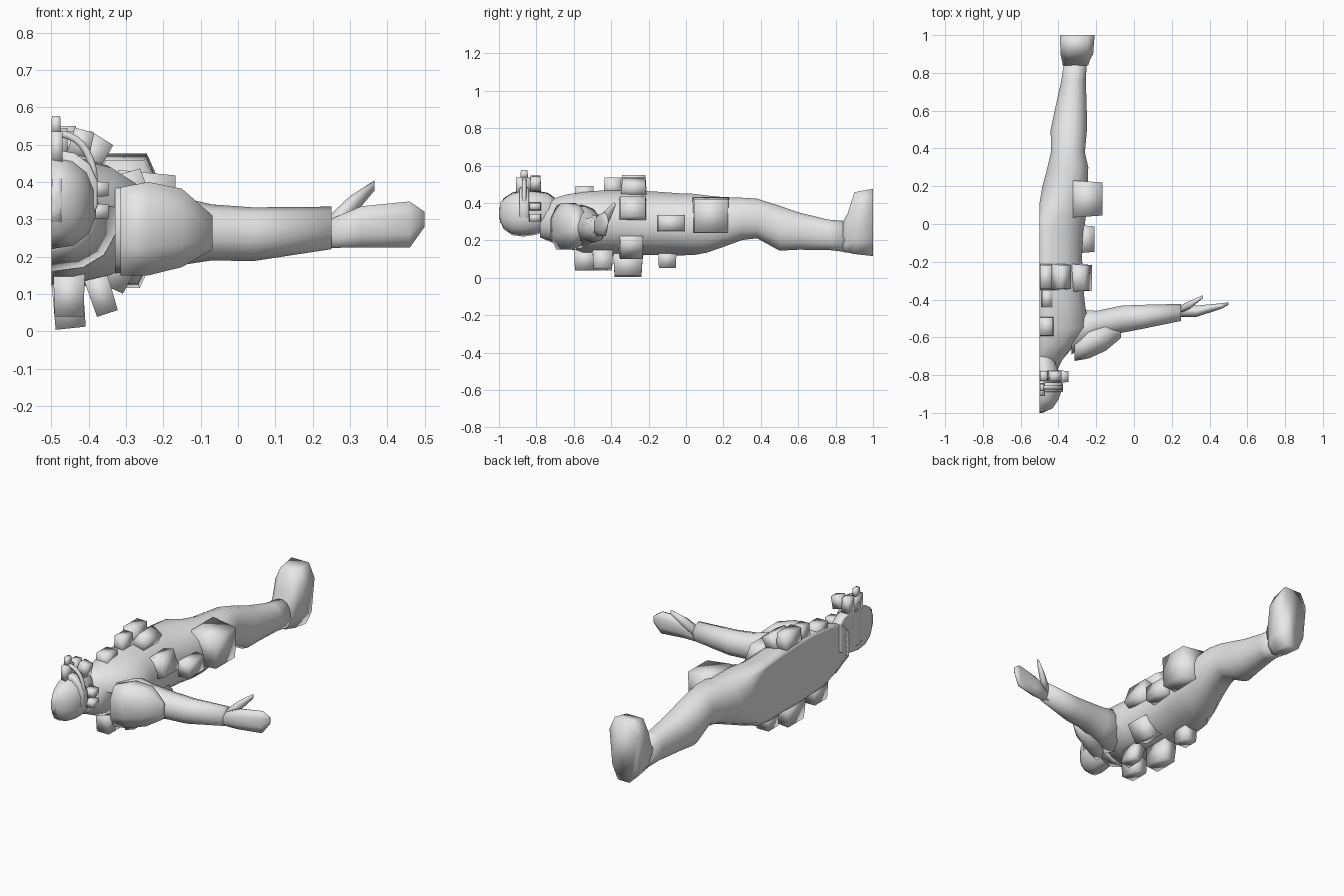
import bpy, bmesh, math
from mathutils import Vector, Matrix

if "Cube" in bpy.data.objects:
    bpy.data.objects.remove(bpy.data.objects["Cube"])

grey = bpy.data.materials.new("light grey")
grey.diffuse_color = (0.8, 0.8, 0.8, 1)
grey.use_nodes = True
grey.node_tree.nodes["Principled BSDF"].inputs["Base Color"].default_value = grey.diffuse_color
MID = -0.5  # the figure is a half, closed flat at this plane


def power(v, e):
    return math.copysign(abs(v) ** e, v)


def finish(name, bm):
    bmesh.ops.recalc_face_normals(bm, faces=bm.faces)
    for f in bm.faces:
        f.smooth = True
    me = bpy.data.meshes.new(name)
    bm.to_mesh(me)
    bm.free()
    me.materials.append(grey)
    ob = bpy.data.objects.new(name, me)
    bpy.context.collection.objects.link(ob)
    return ob


def skin(name, rows):
    """Joins closed rings into a capped solid."""
    bm = bmesh.new()
    vs = [[bm.verts.new(p) for p in r] for r in rows]
    n = len(vs[0])
    for a, b in zip(vs, vs[1:]):
        for i in range(n):
            j = (i + 1) % n
            bm.faces.new((a[i], a[j], b[j], b[i]))
    bm.faces.new(vs[0])
    bm.faces.new(vs[-1])
    return finish(name, bm)


def ring(x, y, z, ru, rz, axis, n, e=1.0, flare=0.0):
    ang = [2 * math.pi * (i + 0.5) / n for i in range(n)]
    cs = [power(math.cos(a), e) for a in ang]
    ss = [power(math.sin(a), e) for a in ang]
    cm, sm = max(cs), max(ss)
    pts = []
    for c, s in zip(cs, ss):
        c, s = c / cm, s / sm
        c *= ru * (1 + flare * s)
        pts.append((max(MID, x + c), y, z + rz * s) if axis == 'y'
                   else (x, y + c, z + rz * s))
    return pts


def tube(name, rings, axis, n=10, e=1.0, flare=0.0):
    """Closed rings: (x, y, z, radius across, radius up)."""
    return skin(name, [ring(*r, axis, n, e, flare) for r in rings])


def half_rings(rings, n):
    """Half rings: (y, width, bottom, top)."""
    return [ring(MID, y, (lo + hi) / 2, w, (hi - lo) / 2, 'y', n, .85)
            for y, w, lo, hi in rings]


def pouch(name, x, y, z, tilt=0, taper=0.9, out=(0, 0, 1)):
    """Box from its ranges, narrowed on the outward side, turned about y."""
    bm = bmesh.new()
    bmesh.ops.create_cube(bm, size=1)
    o = Vector(out)
    c = Vector([(r[0] + r[1]) / 2 for r in (x, y, z)])
    size = Vector([r[1] - r[0] for r in (x, y, z)])
    turn = Matrix.Rotation(math.radians(tilt), 3, 'Y')
    for v in bm.verts:
        side = v.co.dot(o)
        if side > 0:
            along = o * side
            v.co = along + (v.co - along) * taper
        v.co = c + turn @ Vector([v.co[i] * size[i] for i in range(3)])
        v.co.x = max(MID, v.co.x)
    return finish(name, bm)


# torso flowing into the leg
torso = [
    (-0.77, .06, .23, .37), (-0.72, .11, .20, .42), (-0.64, .19, .16, .445),
    (-0.55, .26, .13, .46), (-0.42, .24, .125, .468), (-0.30, .228, .12, .468),
    (-0.15, .225, .122, .46), (-0.04, .235, .12, .452)]
leg = [
    (-.445, .04, .285, .19, .164), (-.395, .11, .287, .14, .153),
    (-.365, .20, .298, .12, .133),
    (-.35, .30, .315, .108, .113), (-.35, .38, .317, .09, .106),
    (-.345, .50, .265, .096, .12), (-.335, .60, .25, .085, .10),
    (-.32, .76, .23, .065, .081), (-.31, .86, .22, .06, .083)]
skin("torso_and_leg", half_rings(torso, 16) + [ring(*r, 'y', 16, .9) for r in leg])

# boot, wider at the toes than at the heel
tube("boot", [
    (-.31, .84, .22, .06, .083), (-.308, .865, .24, .066, .105),
    (-.303, .90, .292, .078, .165), (-.30, 1.0, .296, .082, .18)],
    'y', 8, e=.65, flare=.2)

# arm, hand and thumb
tube("arm", [
    (-.33, -.57, .28, .12, .125), (-.2, -.535, .27, .075, .10),
    (-.07, -.505, .265, .072, .075), (.04, -.492, .26, .064, .072),
    (.25, -.468, .277, .045, .057)], 'x', 10)
tube("hand", [
    (.23, -.465, .258, .028, .035), (.33, -.462, .28, .03, .055),
    (.46, -.435, .286, .015, .062), (.5, -.422, .3, .007, .02)], 'x', 8)
tube("thumb", [
    (.25, -.45, .28, .02, .035), (.30, -.425, .33, .02, .032),
    (.365, -.385, .39, .008, .014)], 'x', 6)

# shoulder guard
tube("shoulder_guard", [
    (-.315, -.67, .268, .055, .118), (-.24, -.627, .275, .085, .125),
    (-.15, -.596, .277, .075, .105), (-.068, -.585, .265, .018, .045)], 'x', 8)

# head and collar
skin("head", half_rings([
    (-1.0, .015, .32, .37), (-.975, .07, .26, .425), (-.93, .10, .228, .455),
    (-.87, .12, .22, .47), (-.80, .11, .23, .465), (-.74, .085, .25, .455),
    (-.69, .07, .27, .42)], 14))
skin("collar", half_rings([
    (-.78, .09, .215, .35), (-.72, .12, .19, .40), (-.66, .17, .16, .43)], 14))

# headset: band, crown plates, lenses, ear pieces and hose
skin("head_band", half_rings([
    (-.89, .118, .26, .48), (-.885, .124, .25, .488),
    (-.845, .124, .25, .488), (-.84, .118, .26, .48)], 14))
pouch("crown_plate", (-.5, -.47), (-.91, -.83), (.45, .535), taper=1)
pouch("crown_strip", (-.5, -.47), (-.995, -.93), (.28, .42), taper=.8, out=(0, -1, 0))
pouch("mount_top", (-.5, -.475), (-.885, -.845), (.53, .577))
pouch("lens_tube", (-.45, -.39), (-.835, -.775), (.47, .54), 15)
pouch("inner_lens", (-.5, -.455), (-.835, -.775), (.46, .545))
for z in (.32, .38):
    pouch("ear_piece", (-.405, -.347), (-.84, -.775), (z - .02, z + .022), out=(1, 0, 0))

hose = bpy.data.curves.new("head_hose", 'CURVE')
hose.dimensions = '3D'
hose.bevel_depth = .011
hose.bevel_resolution = 1
hose.resolution_u = 3
sp = hose.splines.new('NURBS')
path = [(-.48, .53), (-.43, .525), (-.385, .46), (-.38, .39), (-.40, .33)]
sp.points.add(len(path) - 1)
for p, (x, z) in zip(sp.points, path):
    p.co = (x, -.865, z, 1)
sp.use_endpoint_u = True
hose.materials.append(grey)
bpy.context.collection.objects.link(bpy.data.objects.new("head_hose", hose))

# pouches: chest
pouch("chest_pouch", (-.5, -.43), (-.35, -.21), (.44, .55))
pouch("chest_side_pouch", (-.43, -.35), (-.35, -.21), (.43, .525), 32)
pouch("chest_small_pouch", (-.49, -.43), (-.44, -.345), (.44, .535))
pouch("upper_chest_pouch", (-.5, -.425), (-.595, -.49), (.42, .492))

# pouches: side and thigh
SIDE = (1, 0, 0)
pouch("rib_pouch", (-.335, -.24), (-.36, -.21), (.305, .43), -20, out=SIDE)
pouch("hip_pouch", (-.30, -.21), (-.155, -.005), (.245, .338), out=SIDE)
pouch("thigh_pouch", (-.325, -.17), (.035, .23), (.235, .43), 2, out=SIDE)
pouch("lower_rib_pouch", (-.37, -.275), (-.36, -.225), (.11, .24), 28, out=SIDE)

# pouches: back
BACK = (0, 0, -1)
pouch("back_pouch", (-.5, -.41), (-.39, -.23), (.008, .14), -6, out=BACK)
pouch("upper_back_pouch", (-.495, -.41), (-.60, -.475), (.04, .155), out=BACK)
pouch("upper_back_side_pouch", (-.40, -.335), (-.50, -.39), (.045, .16), -18, out=BACK)
pouch("seat_pouch", (-.495, -.41), (-.15, -.05), (.052, .15), out=BACK)
